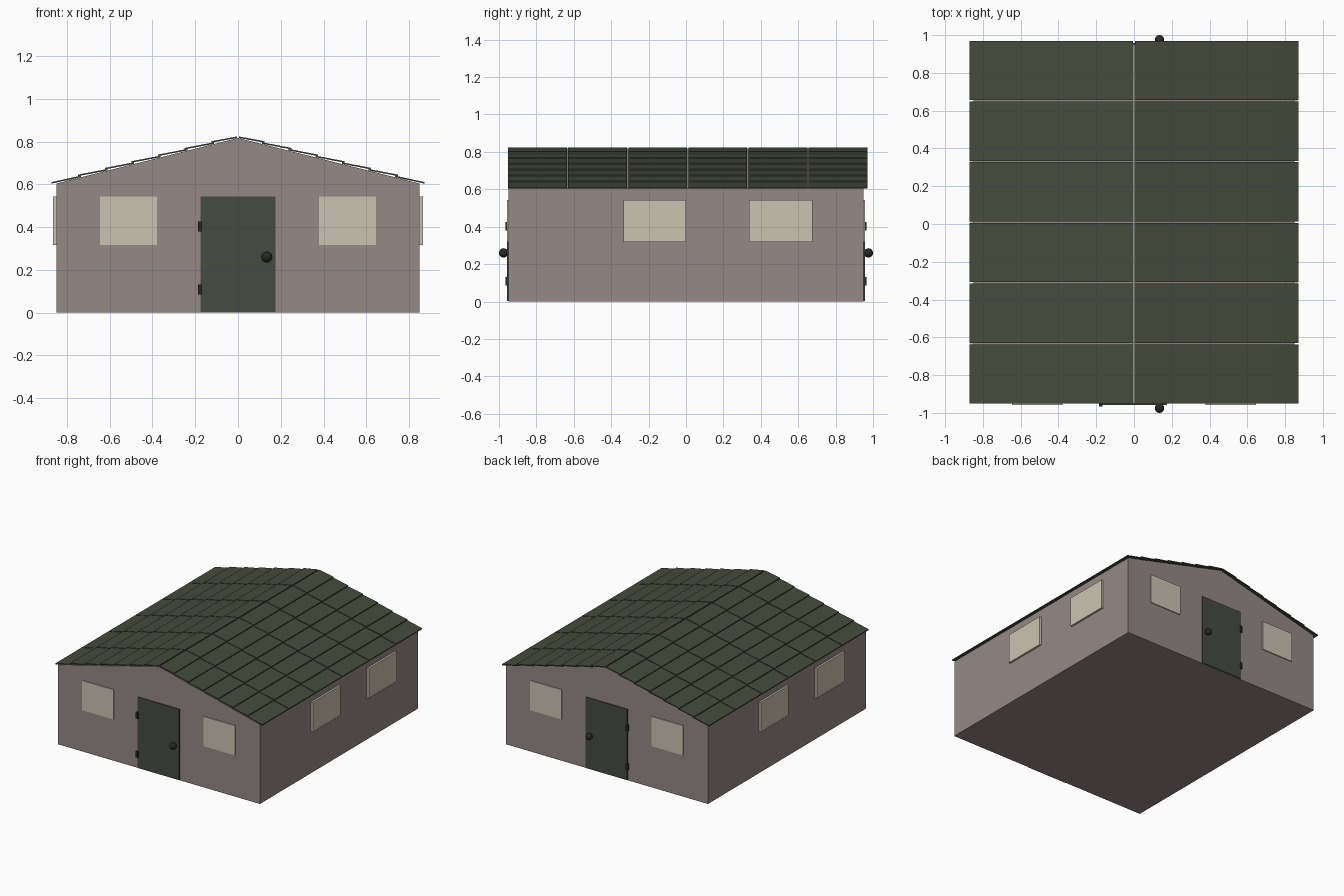
import bpy, bmesh
from mathutils import Vector

if "Cube" in bpy.data.objects:
    bpy.data.objects.remove(bpy.data.objects["Cube"])


def material(name, rgb):
    m = bpy.data.materials.new(name)
    m.diffuse_color = (*rgb, 1)
    m.use_nodes = True
    m.node_tree.nodes["Principled BSDF"].inputs["Base Color"].default_value = m.diffuse_color
    return m


WALL = material("wall_plaster", (0.30, 0.25, 0.235))
ROOF = material("roof_green", (0.06, 0.07, 0.045))
DOOR = material("door_green", (0.06, 0.07, 0.055))
GLASS = material("window_cream", (0.60, 0.55, 0.45))
METAL = material("dark_metal", (0.02, 0.022, 0.02))


def finish(name, bm, mat):
    bmesh.ops.recalc_face_normals(bm, faces=bm.faces)
    me = bpy.data.meshes.new(name)
    bm.to_mesh(me)
    bm.free()
    me.materials.append(mat)
    ob = bpy.data.objects.new(name, me)
    bpy.context.collection.objects.link(ob)
    return ob


def add_prism(bm, profile, y0, y1):
    """Extrude an (x, z) profile from y0 to y1."""
    f = bm.faces.new([bm.verts.new((x, y0, z)) for x, z in profile])
    r = bmesh.ops.extrude_face_region(bm, geom=[f])
    vs = [v for v in r["geom"] if isinstance(v, bmesh.types.BMVert)]
    bmesh.ops.translate(bm, verts=vs, vec=(0, y1 - y0, 0))


def box(name, x, y, z, mat):
    bm = bmesh.new()
    add_prism(bm, [(x[0], z[0]), (x[1], z[0]), (x[1], z[1]), (x[0], z[1])], *y)
    return finish(name, bm, mat)


HX, HY = 0.85, 0.95          # half width and half depth of the walls
PEAK, EAVE = 0.817, 0.604


def slope(x):
    return PEAK + (EAVE - PEAK) * x / HX


# House body with gables
bm = bmesh.new()
add_prism(bm, [(-HX, 0), (HX, 0), (HX, EAVE), (0, PEAK), (-HX, EAVE)], -HY, HY)
finish("walls", bm, WALL)

# Overlapping roof panels: 7 courses by 6 columns, mirrored over the ridge
bm = bmesh.new()
ROWS, COLS, T = 7, 6, 0.007
Y0, Y1, GAP = -0.951, 0.970, 0.007
step, pitch = 0.872 / ROWS, (Y1 - Y0 + GAP) / COLS
for i in range(ROWS):
    xa = max(0.004, i * step - 0.012)
    xb = (i + 1) * step
    za, zb = slope(xa) + 0.001, slope(xb) + 0.009
    if i == ROWS - 1:
        zb -= 0.004
    for j in range(COLS):
        y = Y0 + j * pitch
        add_prism(bm, [(xa, za), (xb, zb), (xb, zb + T), (xa, za + T)],
                  y, y + pitch - GAP)
tiles = finish("roof_panels", bm, ROOF)
tiles.modifiers.new("other_slope", "MIRROR").use_axis[0] = True

# Doors, hinges, knobs and windows on both gable ends
for s, side in ((-1, "front"), (1, "back")):
    def depth(a, b):
        return sorted((s * a, s * b))
    box(side + "_door", (-0.175, 0.175), depth(0.94, 0.957), (0.003, 0.542), DOOR)
    for k, z in enumerate((0.085, 0.38)):
        box(f"{side}_hinge_{k}", (-0.186, -0.168), depth(0.945, 0.966),
            (z, z + 0.046), METAL)
    for m in (-1, 1):
        x = sorted((m * 0.378, m * 0.645))
        box(f"{side}_window_{'left' if m < 0 else 'right'}", x,
            depth(0.94, 0.957), (0.317, 0.543), GLASS)
    bpy.ops.mesh.primitive_uv_sphere_add(segments=24, ring_count=12, radius=0.025,
                                         location=(0.135, s * 0.975, 0.26))
    knob = bpy.context.object
    knob.name = side + "_door_knob"
    knob.data.materials.append(METAL)
    bpy.ops.object.shade_smooth()

# Side windows, arranged with half-turn symmetry
for s, side in ((1, "right"), (-1, "left")):
    for k, (a, b) in enumerate(((-0.335, 0.0), (0.338, 0.675))):
        box(f"{side}_side_window_{k}", sorted((s * 0.84, s * 0.865)),
            sorted((s * a, s * b)), (0.317, 0.543), GLASS)
